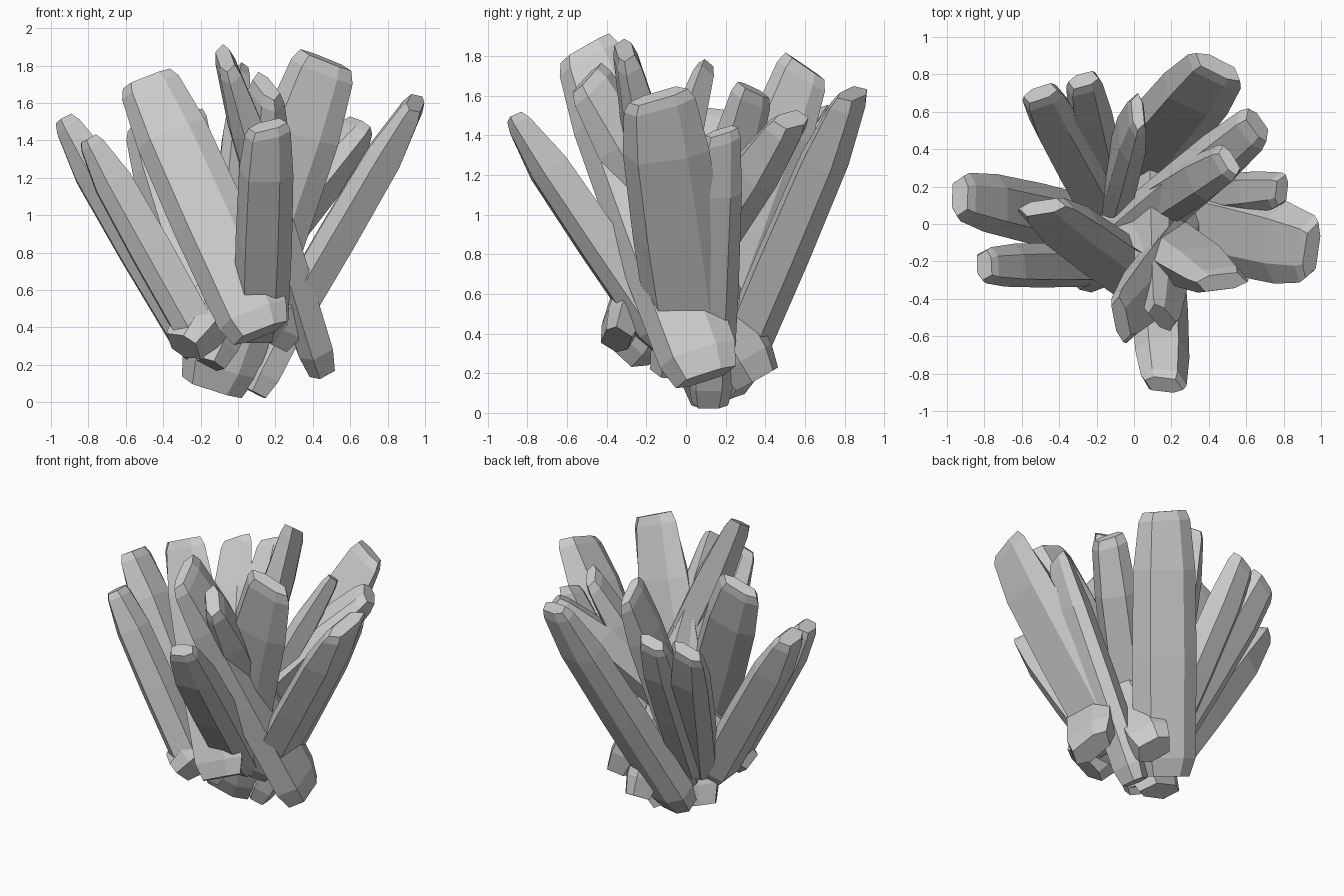
import bpy, bmesh, math
from mathutils import Vector

if "Cube" in bpy.data.objects:
    bpy.data.objects.remove(bpy.data.objects["Cube"])

# Cross-section: irregular flattened hexagon (width, thickness)
SECTION = [(1, -.3), (.6, 1), (-.5, .95), (-1, .25), (-.65, -1), (.5, -.9)]
# Rings along the length: (position, width scale, thickness scale)
RINGS = [(0, .8, .75), (.07, 1, 1), (.45, 1.04, 1.02), (.78, 1, .95),
         (.965, .84, .6), (1, .7, .42)]


def crystal(name, base, tip, wide, w, t, slant=.04):
    """Six-sided chisel-tipped shard from base to tip, widest along the given direction."""
    base, tip = Vector(base), Vector(tip)
    axis = (tip - base).normalized()
    u = Vector(wide)
    u = (u - axis * u.dot(axis)).normalized()
    v = axis.cross(u)
    bm = bmesh.new()
    rings = []
    for f, sw, st in RINGS:
        c = base.lerp(tip, f)
        tilt = slant if f > .9 else 0
        rings.append([bm.verts.new(c + u * a * sw * w / 2 + v * b * st * t / 2
                                   + axis * tilt * a) for a, b in SECTION])
    for r0, r1 in zip(rings, rings[1:]):
        for i in range(6):
            j = (i + 1) % 6
            bm.faces.new((r0[i], r0[j], r1[j], r1[i]))
    bm.faces.new(rings[0][::-1])
    bm.faces.new(rings[-1])
    bmesh.ops.recalc_face_normals(bm, faces=bm.faces)
    mesh = bpy.data.meshes.new(name)
    bm.to_mesh(mesh)
    bm.free()
    bpy.context.collection.objects.link(bpy.data.objects.new(name, mesh))


X, Y = (1, 0, 0), (0, 1, 0)

# Front shards
crystal("front_crystal", (.12, -.10, .36), (.16, -.86, 1.48), X, .29, .22, .03)
crystal("front_tall_crystal", (.44, .10, .18), (-.07, -.51, 1.84), Y, .40, .19, .03)
crystal("front_inner_crystal", (.13, .36, .17), (.15, -.50, 1.69), (-.5, 1, 0), .31, .22, .03)
crystal("front_right_crystal", (-.14, .09, .08), (.47, -.31, 1.83), X, .42, .21, -.01)
crystal("front_left_crystal", (.12, -.35, .37), (-.49, .09, 1.73), X, .39, .19, .0)

# Right shards
crystal("right_crystal", (.20, .04, .32), (.95, -.14, 1.60), Y, .44, .21, .03)
crystal("right_slim_crystal", (.09, .12, .05), (.79, .18, 1.42), Y, .23, .17, .03)
crystal("right_back_crystal", (-.29, -.27, .30), (.66, .53, 1.48), (1, -1, 0), .28, .24, -.02)
crystal("right_inner_crystal", (-.15, -.08, .20), (.51, .34, 1.63), (-.3, 1, 0), .26, .17, -.03)

# Back shards
crystal("back_right_crystal", (-.09, .20, .12), (.45, .84, 1.61), (1, -.4, 0), .40, .21, -.01)
crystal("back_crystal", (-.13, .05, .25), (.02, .60, 1.75), Y, .33, .15, -.03)
crystal("back_left_inner_crystal", (-.12, .08, .30), (-.27, .77, 1.53), X, .24, .20, .03)
crystal("back_left_crystal", (-.12, .02, .28), (-.50, .70, 1.50), X, .29, .20, .03)

# Left shards
crystal("left_crystal", (-.20, -.02, .28), (-.93, .15, 1.51), Y, .31, .24, .0)
crystal("left_slim_crystal", (-.20, -.22, .34), (-.80, -.22, 1.41), Y, .23, .22, .0)
